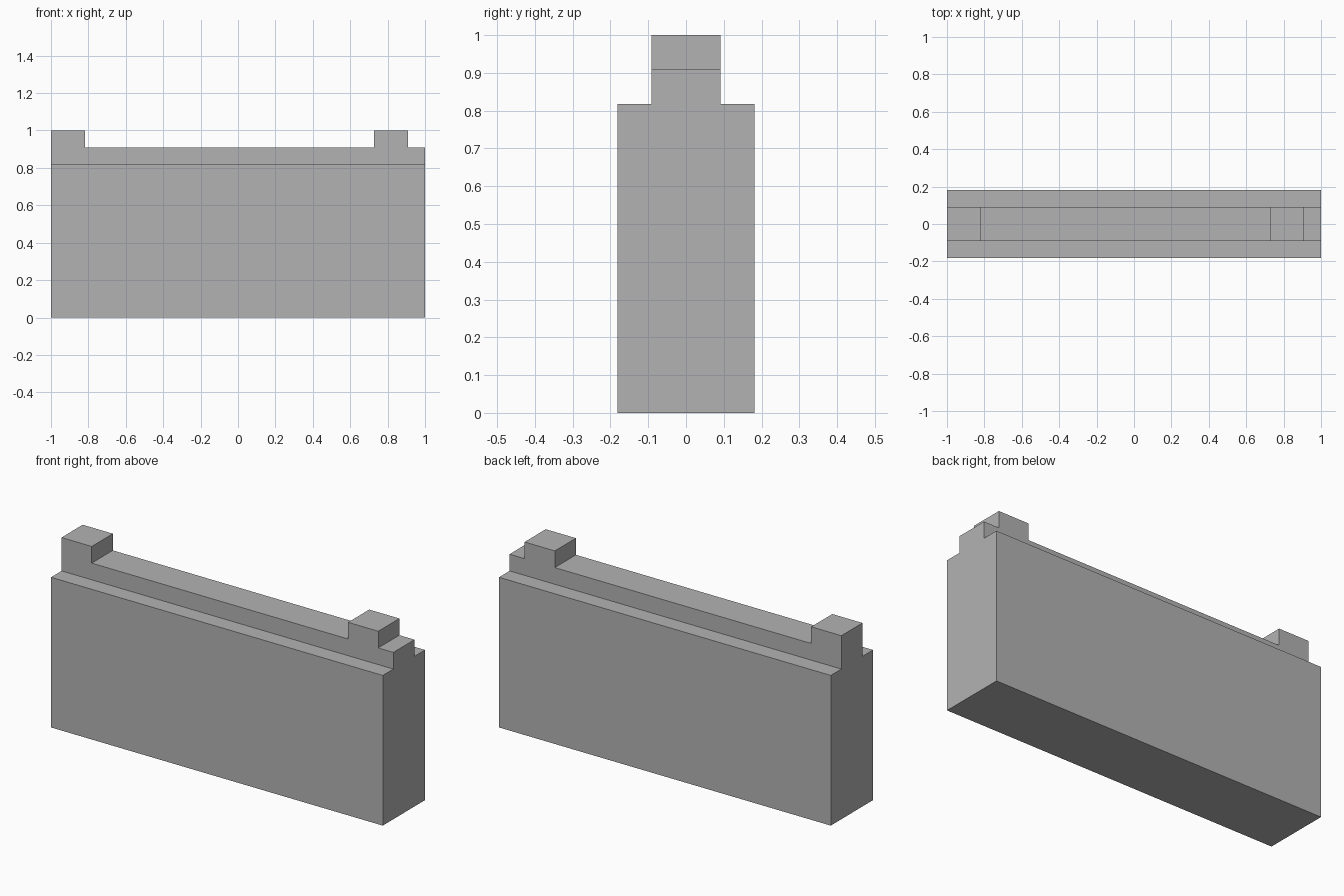
import bpy
import bmesh

cube = bpy.data.objects.get("Cube")
if cube:
    bpy.data.objects.remove(cube, do_unlink=True)

U = 1 / 11  # building module

stone = bpy.data.materials.new("stone_grey")
stone.use_nodes = True
colour = (0.45, 0.45, 0.45, 1)
stone.diffuse_color = colour
stone.node_tree.nodes["Principled BSDF"].inputs["Base Color"].default_value = colour


def extrude_profile(name, profile, half_depth):
    """Extrude an x-z outline, given in modules, through y."""
    bm = bmesh.new()
    face = bm.faces.new([bm.verts.new((x * U, -half_depth * U, z * U)) for x, z in profile])
    result = bmesh.ops.extrude_face_region(bm, geom=[face])
    moved = [v for v in result["geom"] if isinstance(v, bmesh.types.BMVert)]
    bmesh.ops.translate(bm, verts=moved, vec=(0, 2 * half_depth * U, 0))
    bmesh.ops.recalc_face_normals(bm, faces=bm.faces)
    mesh = bpy.data.meshes.new(name)
    bm.to_mesh(mesh)
    bm.free()
    mesh.materials.append(stone)
    obj = bpy.data.objects.new(name, mesh)
    bpy.context.collection.objects.link(obj)
    return obj


# Thick wall body
extrude_profile("wall_body", [(-11, 0), (11, 0), (11, 9), (-11, 9)], 2)

# Narrow parapet with one block at the right end and one set in from the left end
extrude_profile("parapet", [
    (-11, 9), (11, 9), (11, 10), (10, 10), (10, 11),
    (8, 11), (8, 10), (-9, 10), (-9, 11), (-11, 11)], 1)
